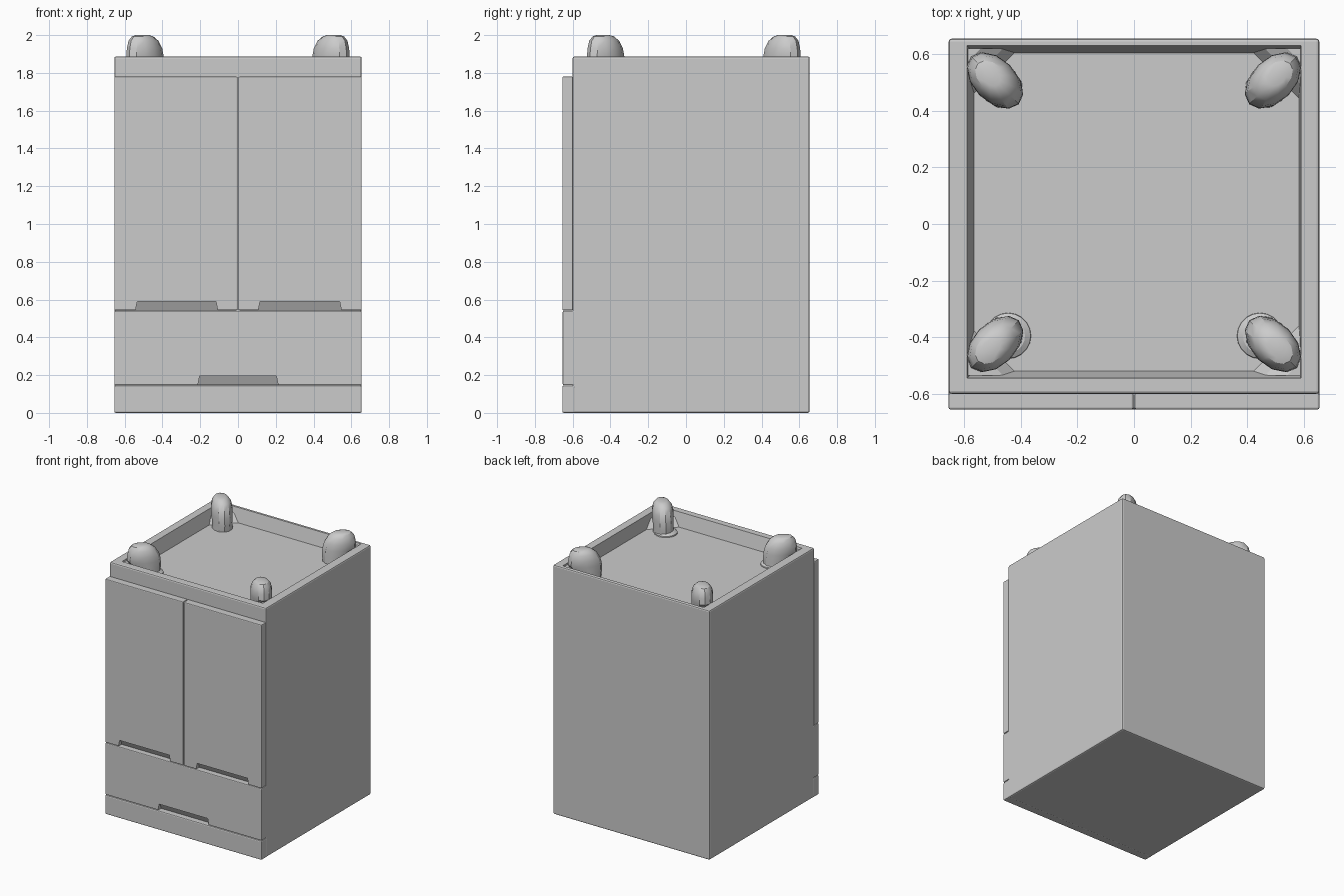
import bpy, bmesh, math
from mathutils import Vector

if "Cube" in bpy.data.objects:
    bpy.data.objects.remove(bpy.data.objects["Cube"])


def loft(name, rings, smooth=False, bevel=0.0):
    """Closed solid skinned through rings of equal point count."""
    bm = bmesh.new()
    loops = [[bm.verts.new(p) for p in r] for r in rings]
    n = len(loops[0])
    for a, b in zip(loops, loops[1:]):
        for i in range(n):
            j = (i + 1) % n
            bm.faces.new((a[i], a[j], b[j], b[i]))
    bm.faces.new(loops[0][::-1])
    bm.faces.new(loops[-1])
    bmesh.ops.recalc_face_normals(bm, faces=bm.faces[:])
    if bevel:
        bmesh.ops.bevel(bm, geom=bm.edges[:], offset=bevel, segments=2,
                        profile=0.5, affect='EDGES', clamp_overlap=True)
    me = bpy.data.meshes.new(name)
    bm.to_mesh(me)
    bm.free()
    ob = bpy.data.objects.new(name, me)
    bpy.context.collection.objects.link(ob)
    bpy.ops.object.select_all(action='DESELECT')
    ob.select_set(True)
    bpy.context.view_layer.objects.active = ob
    if smooth:
        bpy.ops.object.shade_smooth_by_angle(angle=math.radians(30))
    return ob


def rect(x0, x1, y0, y1, z):
    return [(x0, y0, z), (x1, y0, z), (x1, y1, z), (x0, y1, z)]


def box(name, x0, x1, y0, y1, z0, z1, bevel=0.01):
    return loft(name, [rect(x0, x1, y0, y1, z0), rect(x0, x1, y0, y1, z1)], bevel=bevel)


def cut(ob, cutter):
    cutter.hide_render = True
    m = ob.modifiers.new("cut", 'BOOLEAN')
    m.operation, m.solver, m.object = 'DIFFERENCE', 'EXACT', cutter
    bpy.context.view_layer.objects.active = ob
    bpy.ops.object.modifier_apply(modifier=m.name)
    bpy.data.objects.remove(cutter)


def finger_notch(ob, x0, x1, z0, z1):
    """Slanted pull recess along the lower edge of a front panel."""
    cut(ob, loft("notch_cutter", [
        rect(x0, x1, -0.72, -0.612, z0 - 0.01),
        rect(x0 + 0.012, x1 - 0.012, -0.72, -0.64, z1)]))


W, FRONT, BODY_F, BACK, TOP, FLOOR = 0.655, -0.655, -0.60, 0.655, 1.887, 1.785

# Cabinet body with a tapered recess in its upper face
body = box("cabinet_body", -W, W, BODY_F, BACK, 0, TOP)
cut(body, loft("recess_cutter", [
    rect(-0.565, 0.583, -0.52, 0.605, FLOOR),
    rect(-0.59, 0.59, -0.545, 0.63, TOP),
    rect(-0.59, 0.59, -0.545, 0.63, TOP + 0.1)]))

# Front panels: plinth, drawer and two doors, with finger notches
box("plinth", -W, W, FRONT, BODY_F + 0.015, 0, 0.145, 0.008)
drawer = box("drawer_front", -W, W, FRONT + 0.002, BODY_F + 0.015, 0.147, 0.54, 0.006)
finger_notch(drawer, -0.215, 0.215, 0.147, 0.195)
for side, x0, x1, n0, n1 in (("left", -W, -0.002, -0.545, -0.105),
                             ("right", 0.002, W, 0.105, 0.55)):
    door = box(side + "_door", x0, x1, FRONT, BODY_F + 0.002, 0.543, 1.78, 0.006)
    finger_notch(door, n0, n1, 0.543, 0.59)


def foot(name, cx, cy):
    """Stubby foot, long axis diagonal, leaning outwards to the corner."""
    out = Vector((math.copysign(1, cx), math.copysign(1, cy), 0)).normalized()
    across = Vector((-out.y, out.x, 0))
    # z, outward shift, half length, half width
    profile = [(FLOOR - 0.005, -0.03, 0.085, 0.072), (1.83, -0.02, 0.100, 0.07),
               (1.885, 0.0, 0.118, 0.076), (1.93, 0.004, 0.110, 0.074),
               (1.97, 0.012, 0.092, 0.064), (1.993, 0.018, 0.066, 0.046),
               (2.0, 0.02, 0.040, 0.028)]
    rings = []
    for z, s, a, b in profile:
        c = Vector((cx, cy, z)) + out * s
        rings.append([c + out * (a * math.cos(t)) + across * (b * math.sin(t))
                      for t in (2 * math.pi * i / 12 for i in range(12))])
    loft(name, rings, smooth=True)


# Feet, corner gussets, and round pads under the front pair
for sx, xn in ((-1, "left"), (1, "right")):
    for sy, yn, fy, wall in ((-1, "front", -0.425, -0.535), (1, "back", 0.508, 0.62)):
        foot(f"{yn}_{xn}_foot", sx * 0.492, fy)
        k = (sx * 0.592, wall)
        tri = lambda d, z: [(k[0], k[1], z), (k[0] - sx * d, k[1], z), (k[0], k[1] - sy * d, z)]
        loft(f"{yn}_{xn}_gusset", [tri(0.19, FLOOR - 0.005), tri(0.13, 1.84), tri(0.05, 1.875)])
    disc = [[(sx * 0.445 + r * math.cos(t), -0.395 + r * math.sin(t), z)
             for t in (2 * math.pi * i / 20 for i in range(20))]
            for r, z in ((0.082, FLOOR - 0.005), (0.08, FLOOR + 0.008), (0.06, FLOOR + 0.02))]
    loft(f"front_{xn}_pad", disc, smooth=True)
